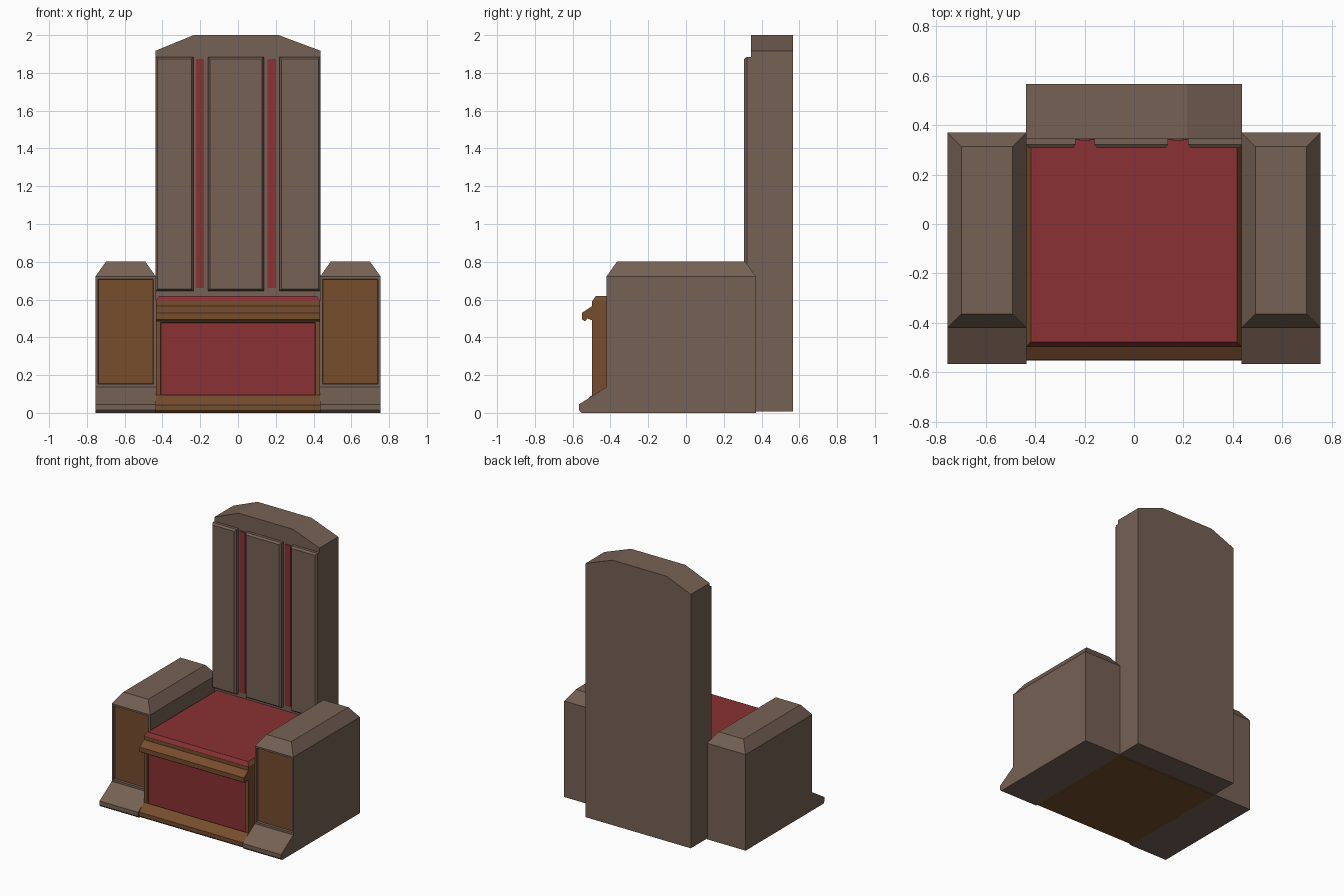
import bpy, bmesh
from mathutils import Vector

if "Cube" in bpy.data.objects:
    bpy.data.objects.remove(bpy.data.objects["Cube"])


def material(name, color):
    m = bpy.data.materials.new(name)
    m.diffuse_color = (*color, 1)
    m.use_nodes = True
    m.node_tree.nodes["Principled BSDF"].inputs["Base Color"].default_value = m.diffuse_color
    return m


GREY = material("grey_brown_wood", (0.181, 0.120, 0.090))
WARM = material("warm_brown_wood", (0.181, 0.074, 0.027))
RED = material("red_upholstery", (0.254, 0.031, 0.033))


def finish(bm, name, *mats):
    bmesh.ops.recalc_face_normals(bm, faces=bm.faces)
    me = bpy.data.meshes.new(name)
    bm.to_mesh(me)
    bm.free()
    ob = bpy.data.objects.new(name, me)
    bpy.context.collection.objects.link(ob)
    for m in mats:
        me.materials.append(m)
    return ob


def box(lo, hi):
    bm = bmesh.new()
    bmesh.ops.create_cube(bm, size=1)
    for v in bm.verts:
        v.co = Vector([(lo[i] + hi[i]) / 2 + v.co[i] * (hi[i] - lo[i]) for i in range(3)])
    bm.normal_update()
    return bm


def facing(bm, direction):
    bm.normal_update()
    return [f for f in bm.faces if f.normal.dot(Vector(direction)) > 0.95]


def raise_face(bm, direction, inset, depth):
    """Chamfered cap on the side facing the given direction."""
    bmesh.ops.inset_individual(bm, faces=facing(bm, direction), thickness=inset, depth=depth)


def sunk_panel(bm, z0, z1, inset, depth):
    """Cut a recessed, second-colour panel in the front between two heights."""
    for z in (z0, z1):
        bmesh.ops.bisect_plane(bm, geom=bm.verts[:] + bm.edges[:] + bm.faces[:],
                               plane_co=(0, 0, z), plane_no=(0, 0, 1))
    face = [f for f in facing(bm, (0, -1, 0)) if z0 < f.calc_center_median().z < z1]
    bmesh.ops.inset_individual(bm, faces=face, thickness=inset)
    bmesh.ops.inset_individual(bm, faces=face, thickness=0.004, depth=-depth)
    face[0].material_index = 1


def prism(name, points, along, mat):
    """Extrude a closed outline."""
    bm = bmesh.new()
    f = bm.faces.new([bm.verts.new(p) for p in points])
    r = bmesh.ops.extrude_face_region(bm, geom=[f])
    bmesh.ops.translate(bm, vec=along,
                        verts=[v for v in r["geom"] if isinstance(v, bmesh.types.BMVert)])
    bm.faces.ensure_lookup_table()
    if not any(set(g.verts) == set(f.verts) for g in bm.faces if f.is_valid):
        bm.faces.new([v for v in bm.verts][:len(points)])
    return finish(bm, name, mat)


def mirror(ob):
    ob.modifiers.new("Mirror", "MIRROR").use_mirror_merge = False


X_IN, X_OUT = 0.435, 0.755

# Arms: block with chamfered top and sunken front panel
bm = box((X_IN, -0.421, 0), (X_OUT, 0.37, 0.722))
raise_face(bm, (0, 0, 1), 0.08, 0.08)
sunk_panel(bm, 0.14, 0.7215, 0.018, 0.015)
mirror(finish(bm, "arms", GREY, WARM))

# Flared feet of the arms
foot = [(-0.421, 0), (-0.553, 0), (-0.567, 0.014), (-0.567, 0.045), (-0.421, 0.137)]
mirror(prism("arm_feet", [(X_IN, y, z) for y, z in foot], (X_OUT - X_IN, 0, 0), GREY))

# Seat base with red front panel
bm = box((-X_IN, -0.497, 0), (X_IN, 0.36, 0.592))
sunk_panel(bm, 0.06, 0.505, 0.036, 0.012)
finish(bm, "seat_base", WARM, RED)

# Seat skirting and moulding below the cushion
skirt = [(-0.497, 0), (-0.541, 0), (-0.553, 0.012), (-0.553, 0.042), (-0.497, 0.095)]
mould = [(-0.497, 0.565), (-0.55, 0.53), (-0.55, 0.495), (-0.535, 0.485),
         (-0.522, 0.5), (-0.497, 0.49)]
for name, prof in (("seat_skirting", skirt), ("seat_moulding", mould)):
    prism(name, [(-X_IN, y, z) for y, z in prof], (2 * X_IN, 0, 0), WARM)

# Cushion: red with warm brown side chamfers
bm = box((-X_IN, -0.495, 0.58), (X_IN, 0.36, 0.592))
raise_face(bm, (0, 0, 1), 0.026, 0.028)
for f in bm.faces:
    if abs(f.normal.x) > 0.5 or f.calc_center_median().z < 0.59:
        f.material_index = 1
finish(bm, "cushion", RED, WARM)

# Tall back with clipped top corners
back = [(-0.437, 0.008), (0.437, 0.008), (0.437, 1.917), (0.215, 2.0), (-0.235, 2.0), (-0.437, 1.917)]
prism("backrest", [(x, 0.344, z) for x, z in back], (0, 0.223, 0), GREY)

# Three chamfered boards on the back
for name, x0, x1 in (("left", -0.437, -0.236), ("middle", -0.16, 0.138), ("right", 0.219, 0.437)):
    bm = box((x0, 0.322, 0.645), (x1, 0.35, 1.885))
    raise_face(bm, (0, -1, 0), 0.016, 0.015)
    finish(bm, "back_board_" + name, GREY)

# Red strips between the boards
for name, x0, x1 in (("left", -0.223, -0.179), ("right", 0.155, 0.2)):
    finish(box((x0, 0.337, 0.66), (x1, 0.345, 1.873)), "back_strip_" + name, RED)
